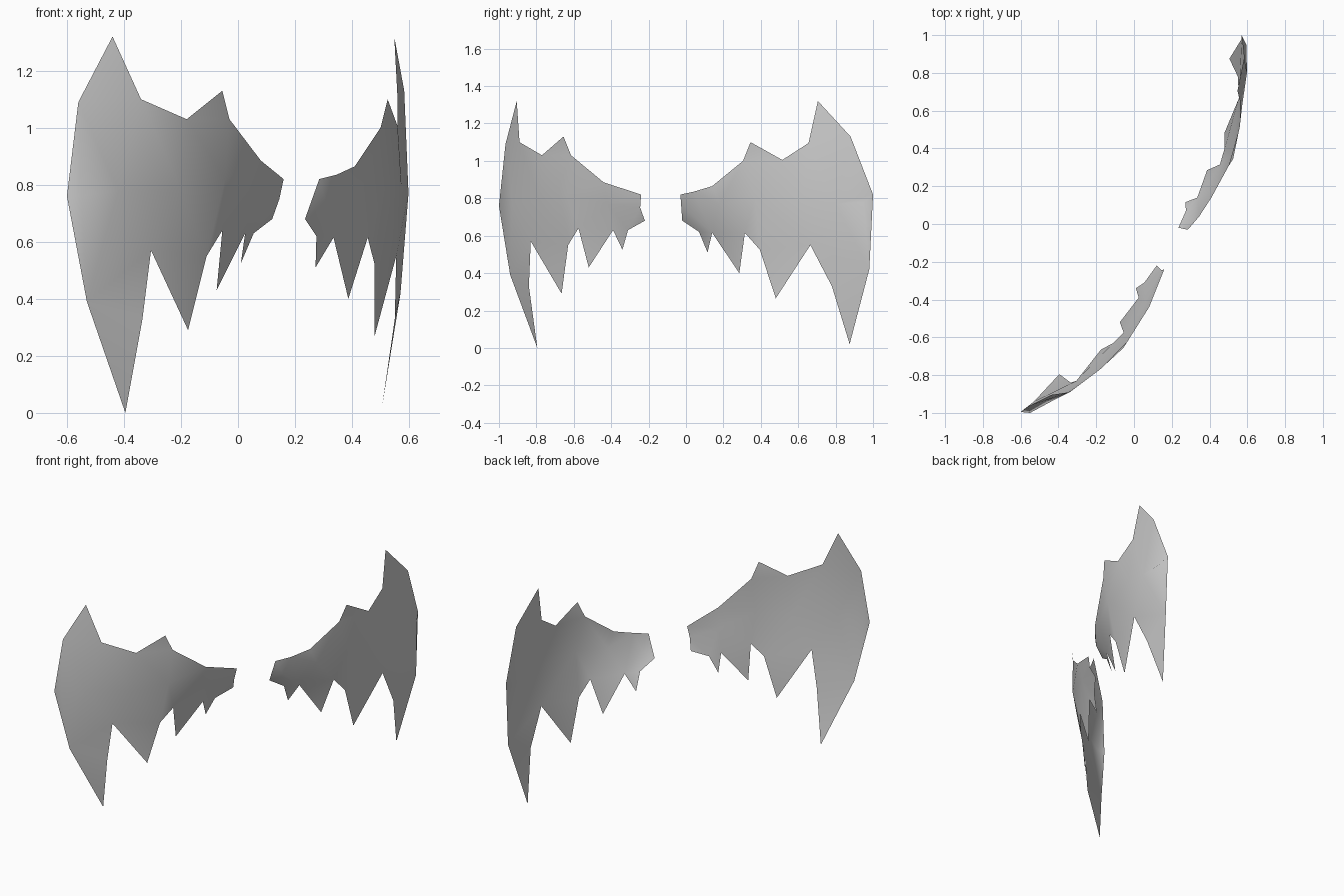
import bpy
from mathutils import Vector
from mathutils.geometry import delaunay_2d_cdt

grey = bpy.data.materials.new("plain grey")
grey.diffuse_color = (0.6, 0.6, 0.6, 1)


def wing(name, outline, bulge):
    """Jagged curved sheet: outline loop plus a few points on the bulging middle."""
    pts = [Vector(p) for p in outline + bulge]
    flat = [Vector((p.x + p.y, p.z)) for p in pts]      # unrolled along the arc
    n = len(outline)
    edges = [(i, (i + 1) % n) for i in range(n)]
    _, _, tris, orig, _, _ = delaunay_2d_cdt(flat, edges, [list(range(n))], 1, 1e-6)
    me = bpy.data.meshes.new(name)
    me.from_pydata([pts[o[0]] for o in orig], [], tris)
    me.materials.append(grey)
    me.shade_smooth()
    ob = bpy.data.objects.new(name, me)
    bpy.context.collection.objects.link(ob)
    return ob


# front wing: top edge from inner end to tip, then back along the lower spikes
wing("front_wing", [
    (0.16, -0.24, 0.82), (0.08, -0.44, 0.885), (-0.03, -0.615, 1.03),
    (-0.055, -0.655, 1.13), (-0.18, -0.77, 1.03), (-0.34, -0.89, 1.10),
    (-0.44, -0.905, 1.32), (-0.56, -0.965, 1.09), (-0.60, -0.995, 0.76),
    (-0.53, -0.94, 0.39), (-0.395, -0.795, 0.0), (-0.335, -0.84, 0.33),
    (-0.305, -0.83, 0.57), (-0.175, -0.665, 0.29), (-0.11, -0.63, 0.55),
    (-0.055, -0.575, 0.64), (-0.075, -0.52, 0.43), (0.025, -0.39, 0.63),
    (0.01, -0.34, 0.525), (0.055, -0.31, 0.63), (0.12, -0.22, 0.68),
    (0.145, -0.245, 0.75)],
    [(-0.55, -1.0, 0.76), (-0.42, -0.93, 0.78), (-0.2, -0.78, 0.78),
     (-0.045, -0.635, 0.82), (0.06, -0.42, 0.77)])

# rear wing: same order
wing("rear_wing", [
    (0.285, -0.03, 0.82), (0.345, 0.04, 0.835), (0.41, 0.14, 0.865),
    (0.50, 0.305, 1.0), (0.525, 0.345, 1.10), (0.56, 0.515, 1.005),
    (0.56, 0.655, 1.095), (0.548, 0.705, 1.32), (0.583, 0.88, 1.13),
    (0.57, 1.0, 0.82), (0.57, 0.98, 0.42), (0.505, 0.875, 0.02),
    (0.55, 0.78, 0.33), (0.555, 0.665, 0.55), (0.478, 0.48, 0.265),
    (0.478, 0.395, 0.525), (0.455, 0.315, 0.615), (0.387, 0.285, 0.40),
    (0.335, 0.14, 0.615), (0.272, 0.115, 0.51), (0.275, 0.07, 0.62),
    (0.235, -0.02, 0.68)],
    [(0.595, 0.95, 0.78), (0.598, 0.8, 0.77), (0.573, 0.63, 0.8),
     (0.52, 0.37, 0.8), (0.43, 0.18, 0.77), (0.31, 0.01, 0.73)])
